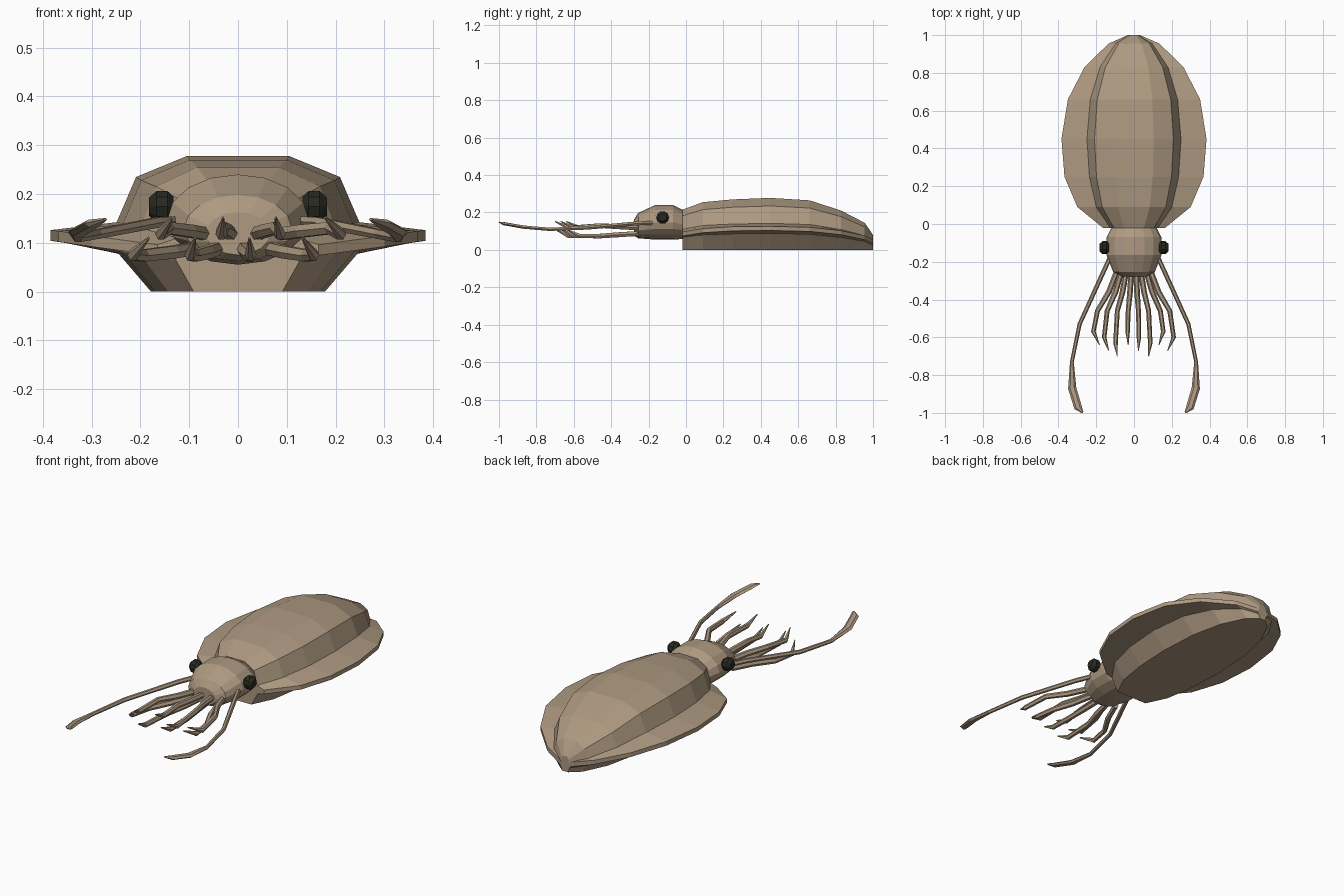
import bpy, bmesh, math
from mathutils import Vector

if "Cube" in bpy.data.objects:
    bpy.data.objects.remove(bpy.data.objects["Cube"])


def material(name, rgb):
    m = bpy.data.materials.new(name)
    m.diffuse_color = (*rgb, 1)
    m.use_nodes = True
    m.node_tree.nodes["Principled BSDF"].inputs["Base Color"].default_value = m.diffuse_color
    return m


SKIN = material("tan skin", (0.42, 0.32, 0.22))
DARK = material("dark eye", (0.022, 0.022, 0.016))


def loft(name, rings, mat):
    """Skin a list of closed rings and cap both ends."""
    bm = bmesh.new()
    loops = [[bm.verts.new(p) for p in ring] for ring in rings]
    n = len(loops[0])
    for a, b in zip(loops, loops[1:]):
        for i in range(n):
            j = (i + 1) % n
            bm.faces.new((a[i], a[j], b[j], b[i]))
    bm.faces.new(loops[0])
    bm.faces.new(loops[-1])
    bmesh.ops.recalc_face_normals(bm, faces=bm.faces)
    me = bpy.data.meshes.new(name)
    bm.to_mesh(me)
    bm.free()
    me.materials.append(mat)
    ob = bpy.data.objects.new(name, me)
    bpy.context.collection.objects.link(ob)
    return ob


def limb(name, path, sides=6):
    """Tapered tube; path rows are x, y, z, half width, half height."""
    pts = [Vector(p[:3]) for p in path]
    rings = []
    for k, p in enumerate(path):
        t = (pts[min(k + 1, len(pts) - 1)] - pts[max(k - 1, 0)]).normalized()
        side = t.cross(Vector((0, 0, 1))).normalized()
        up = side.cross(t)
        angles = [2 * math.pi * i / sides for i in range(sides)]
        rings.append([pts[k] + side * p[3] * math.cos(a) + up * p[4] * math.sin(a)
                      for a in angles])
    return loft(name, rings, SKIN)


# Mantle stations: y, half width, top height, fin half width, fin edge height
stations = [
    (-0.02, 0.130, 0.215, 0.165, 0.085),
    (0.09, 0.205, 0.255, 0.300, 0.103),
    (0.25, 0.242, 0.270, 0.368, 0.113),
    (0.45, 0.255, 0.278, 0.384, 0.115),
    (0.66, 0.237, 0.265, 0.350, 0.110),
    (0.83, 0.185, 0.210, 0.262, 0.092),
    (0.955, 0.100, 0.145, 0.135, 0.066),
    (1.00, 0.025, 0.080, 0.032, 0.045),
]

# Flat-bottomed mantle
half = [(0.41, 1.0), (0.82, 0.845), (1.0, 0.46), (0.98, 0.30), (0.70, 0.0)]
section = half + [(-x, z) for x, z in reversed(half)]
loft("mantle", [[(x * w, y, z * top) for x, z in section]
                for y, w, top, _, _ in stations], SKIN)

# Wedge-shaped side fins
for s, label in ((-1, "left"), (1, "right")):
    loft(label + "_fin", [[(s * w * 0.9, y, top * 0.30), (s * w * 0.9, y, top * 0.52),
                           (s * f, y, z + 0.011), (s * f, y, z - 0.011)]
                          for y, w, top, f, z in stations], SKIN)

# Head: y, half width, bottom, top
head = [(-0.278, 0.065, 0.075, 0.163), (-0.255, 0.110, 0.062, 0.198),
        (-0.165, 0.145, 0.055, 0.240), (-0.07, 0.145, 0.055, 0.240),
        (-0.02, 0.120, 0.058, 0.215), (0.02, 0.085, 0.08, 0.19)]
loft("head", [[(w * math.cos(i * math.pi / 8), y,
                (lo + hi) / 2 + (hi - lo) / 2 * math.sin(i * math.pi / 8))
               for i in range(16)] for y, w, lo, hi in head], SKIN)

# Eyes
for s, label in ((-1, "left"), (1, "right")):
    profile = [(0.132, 0.022), (0.145, 0.034), (0.167, 0.034), (0.182, 0.020)]
    loft(label + "_eye", [[(s * x, -0.125 + r * math.cos(i * math.pi / 5),
                            0.174 + r * math.sin(i * math.pi / 5)) for i in range(10)]
                          for x, r in profile], DARK)

# Eight arms, alternating low and high, with upturned tips
arms = [(-0.215, -0.64), (-0.158, -0.67), (-0.098, -0.70), (-0.034, -0.64),
        (0.026, -0.67), (0.086, -0.70), (0.155, -0.64), (0.21, -0.67)]
for k, (x, tip) in enumerate(arms):
    high = k % 2
    z = (0.088, 0.074, 0.075, 0.110) if not high else (0.118, 0.130, 0.118, 0.152)
    bend = 0.85 if abs(x) > 0.12 else 0.9
    limb("arm_%d" % (k + 1), [
        (x * 0.42, -0.25, z[0], 0.015, 0.015),
        (x * 0.62, -0.36, (z[0] + z[1]) / 2, 0.015, 0.015),
        (x * 0.90, -0.46, z[1], 0.013, 0.014),
        (x, tip + 0.07, z[2], 0.012, 0.013),
        (x * bend, tip, z[3], 0.002, 0.003)])

# Two long feeding tentacles ending in flat paddles
for s, label in ((-1, "left"), (1, "right")):
    limb(label + "_tentacle", [
        (s * 0.11, -0.14, 0.145, 0.012, 0.012),
        (s * 0.165, -0.26, 0.142, 0.012, 0.012),
        (s * 0.288, -0.53, 0.118, 0.011, 0.011),
        (s * 0.329, -0.73, 0.110, 0.010, 0.010),
        (s * 0.327, -0.87, 0.122, 0.022, 0.010),
        (s * 0.296, -0.972, 0.140, 0.021, 0.009),
        (s * 0.272, -0.998, 0.148, 0.005, 0.003)])
